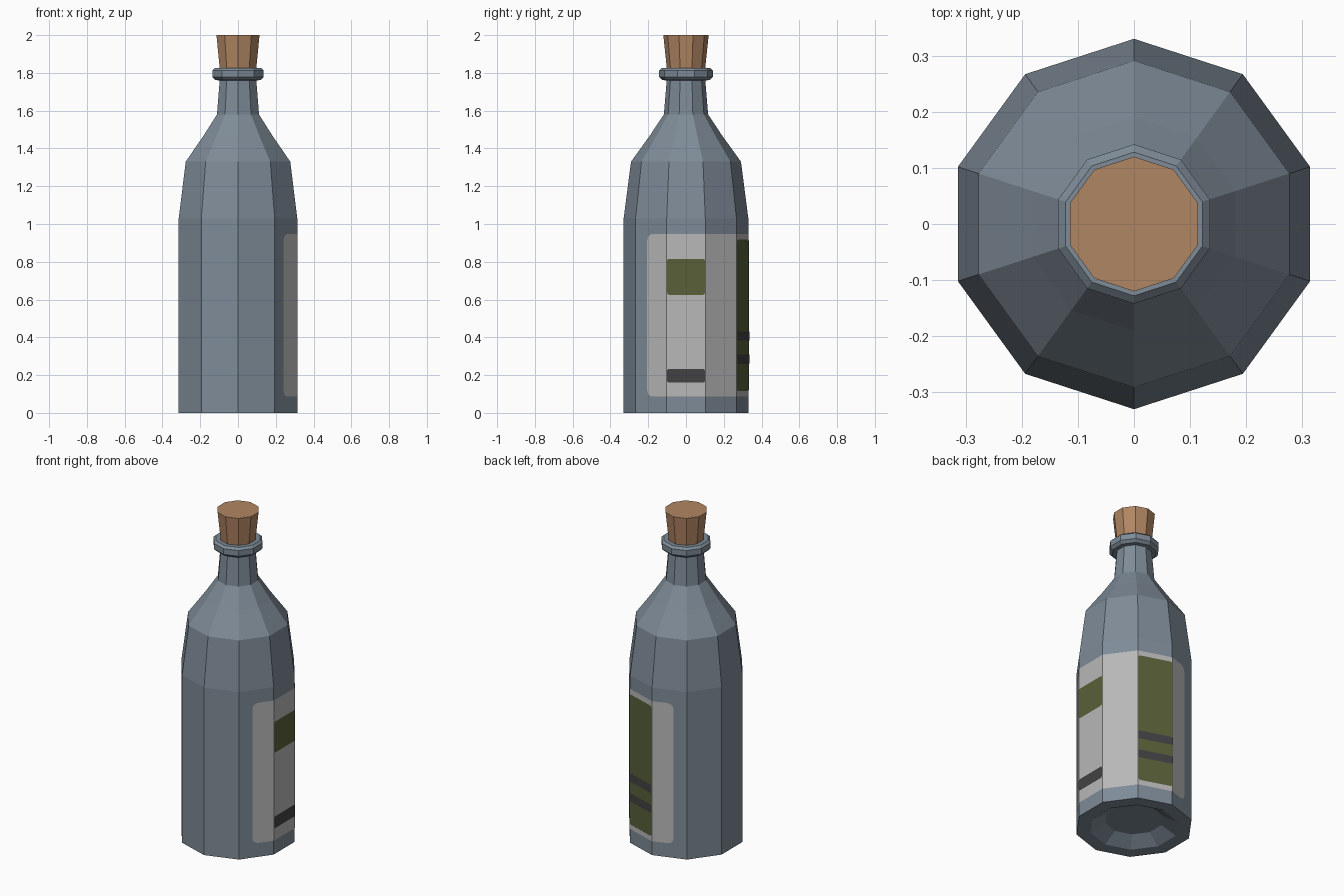
import bpy, bmesh, math

if "Cube" in bpy.data.objects:
    bpy.data.objects.remove(bpy.data.objects["Cube"])

SIDES = 10
BODY_R = 0.33
FACE_W = 2 * BODY_R * math.sin(math.pi / SIDES)


def material(name, rgb):
    """Flat colour given as sRGB 0-255, stored as linear."""
    m = bpy.data.materials.new(name)
    lin = [(c / 255 / 12.92) if c < 11 else ((c / 255 + 0.055) / 1.055) ** 2.4 for c in rgb]
    m.diffuse_color = (*lin, 1)
    m.use_nodes = True
    m.node_tree.nodes["Principled BSDF"].inputs["Base Color"].default_value = m.diffuse_color
    return m


GLASS = material("slate glass", (126, 139, 151))
CORK = material("cork brown", (176, 134, 98))
PAPER = material("pale grey paper", (184, 184, 184))
GREEN = material("olive green", (88, 96, 56))
DARK = material("charcoal", (66, 66, 68))


def finish(bm, name, mat):
    me = bpy.data.meshes.new(name)
    bm.to_mesh(me)
    bm.free()
    me.materials.append(mat)
    ob = bpy.data.objects.new(name, me)
    bpy.context.collection.objects.link(ob)
    return ob


def lathe(name, profile, mat):
    """Closed ten-sided solid of revolution, capped at both profile ends."""
    bm = bmesh.new()
    rings = []
    for r, z in profile:
        rings.append([bm.verts.new((r * math.cos(a), r * math.sin(a), z))
                      for a in (math.radians(18 + 360 / SIDES * i) for i in range(SIDES))])
    for lo, hi in zip(rings, rings[1:]):
        for i in range(SIDES):
            j = (i + 1) % SIDES
            bm.faces.new((lo[i], lo[j], hi[j], hi[i]))
    bm.faces.new(rings[0][::-1])
    bm.faces.new(rings[-1])
    return finish(bm, name, mat)


def wall_point(u, z, offset):
    """Point on the body wall; u counts faces starting at the -54 degree corner."""
    k = min(int(math.floor(u + 1e-9)), 4)
    t = u - k
    r = BODY_R + offset
    a, b = (math.radians(-54 + 36 * n) for n in (k, k + 1))
    return (r * (math.cos(a) * (1 - t) + math.cos(b) * t),
            r * (math.sin(a) * (1 - t) + math.sin(b) * t), z)


def plate(name, u0, u1, z0, z1, radius, offset, mat):
    """Thin rounded panel wrapped on the body wall."""
    ru = radius / FACE_W
    steps = [math.radians(d) for d in (0, 30, 60, 90)]
    cols = [(u0 + ru * (1 - math.cos(a)), radius * (1 - math.sin(a))) for a in steps]
    cols += [(float(n), 0.0) for n in range(6) if u0 + ru < n < u1 - ru]
    cols += [(u1 - ru * (1 - math.cos(a)), radius * (1 - math.sin(a))) for a in reversed(steps)]
    bm = bmesh.new()
    pairs = [(bm.verts.new(wall_point(u, z0 + d, offset)),
              bm.verts.new(wall_point(u, z1 - d, offset))) for u, d in cols]
    for (a, b), (c, d) in zip(pairs, pairs[1:]):
        bm.faces.new((a, c, d, b))
    return finish(bm, name, mat)


# Bottle: hollowed base, body, shoulder, neck and lip
lathe("bottle", [(0.165, 0.05), (0.25, 0.0), (BODY_R, 0.0), (BODY_R, 1.03), (0.291, 1.33),
                 (0.19, 1.47), (0.117, 1.58), (0.102, 1.76), (0.125, 1.762), (0.142, 1.778),
                 (0.142, 1.813), (0.128, 1.826), (0.095, 1.826)], GLASS)

# Cork stopper, wider at the top
lathe("cork", [(0.097, 1.78), (0.12, 2.0)], CORK)

# Paper label wrapped over five faces
plate("label", 0.38, 4.62, 0.086, 0.948, 0.035, 0.002, PAPER)

# Printed blocks on the right-hand face
plate("label_square", 1.01, 1.99, 0.625, 0.815, 0.012, 0.004, GREEN)
plate("label_bar", 1.01, 1.99, 0.16, 0.233, 0.012, 0.004, DARK)

# Tall printed panel with two dark stripes
plate("label_panel", 3.01, 3.99, 0.116, 0.917, 0.012, 0.004, GREEN)
for i, z in enumerate((0.26, 0.382)):
    plate(f"panel_stripe_{i + 1}", 3.01, 3.99, z, z + 0.05, 0.006, 0.006, DARK)
